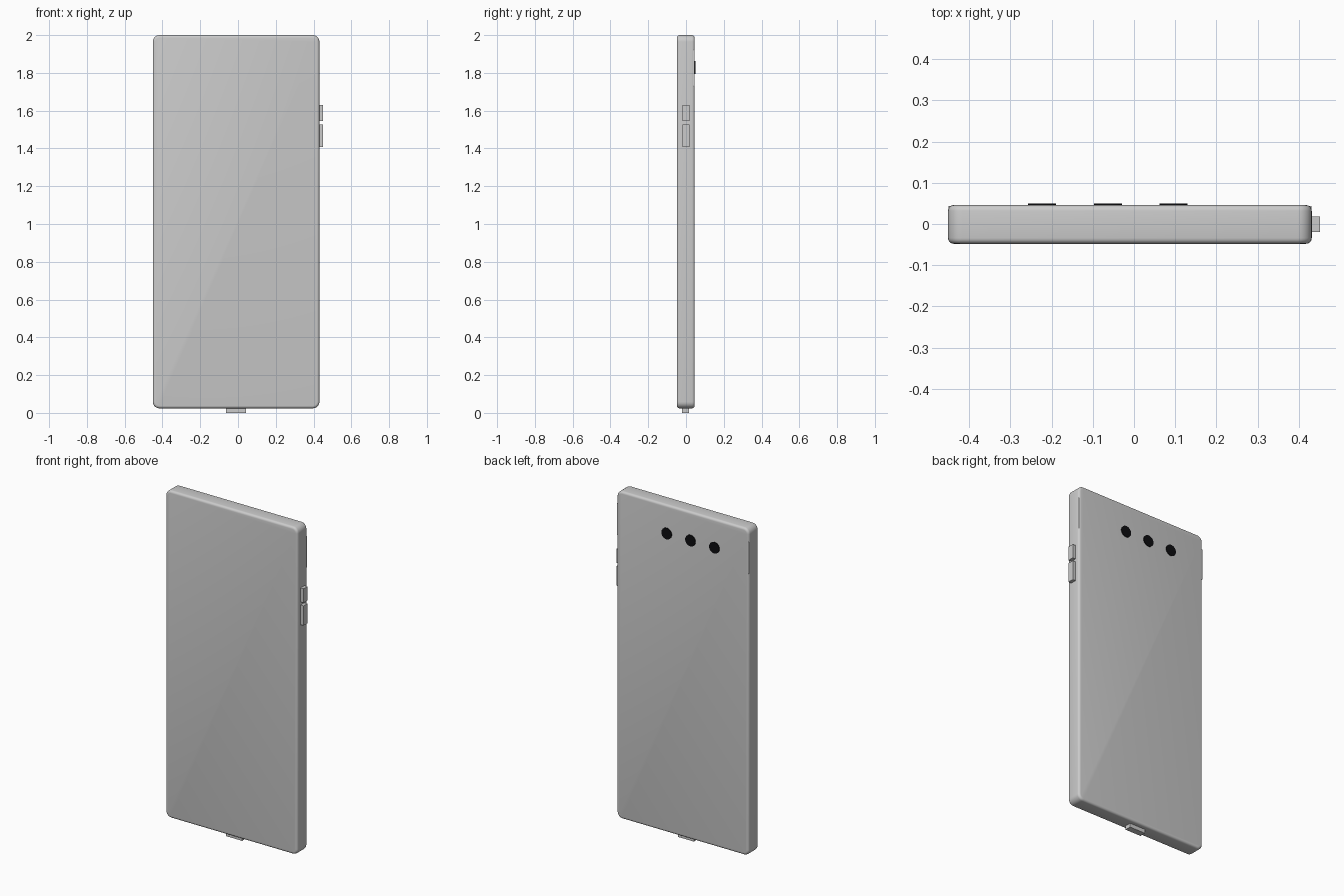
import bpy, bmesh, math

if "Cube" in bpy.data.objects:
    bpy.data.objects.remove(bpy.data.objects["Cube"])


def box(name, lo, hi):
    bm = bmesh.new()
    bmesh.ops.create_cube(bm, size=1)
    for v in bm.verts:
        v.co = [(a + b) / 2 + c * (b - a) for a, b, c in zip(lo, hi, v.co)]
    mesh = bpy.data.meshes.new(name)
    bm.to_mesh(mesh)
    bm.free()
    ob = bpy.data.objects.new(name, mesh)
    bpy.context.collection.objects.link(ob)
    return ob


# Phone body: rounded corners, then softened front and back rims
body = box("phone_body", (-0.451, -0.048, 0.024), (0.431, 0.046, 2.0))
bm = bmesh.new()
bm.from_mesh(body.data)
corners = [e for e in bm.edges
           if abs(e.verts[0].co.y - e.verts[1].co.y) > 0.05]
bmesh.ops.bevel(bm, geom=corners, offset=0.035, segments=6,
                profile=0.5, affect='EDGES')
rims = [e for e in bm.edges
        if abs(e.verts[0].co.y - e.verts[1].co.y) < 0.001]
bmesh.ops.bevel(bm, geom=rims, offset=0.014, segments=4,
                profile=0.5, affect='EDGES')
bm.to_mesh(body.data)
bm.free()
bpy.context.view_layer.objects.active = body
body.select_set(True)
bpy.ops.object.shade_smooth_by_angle(angle=math.radians(35))
body.select_set(False)

# Camera band, only showing where the body's rim curves away
box("camera_band", (-0.45, 0.03, 1.73), (0.43, 0.044, 1.92))

# Side buttons and bottom port
box("power_button", (0.42, -0.019, 1.545), (0.451, 0.018, 1.63))
box("volume_button", (0.42, -0.019, 1.408), (0.451, 0.018, 1.527))
box("charging_port", (-0.064, -0.021, 0.0), (0.042, 0.017, 0.035))

# Three black camera lenses on the back
black = bpy.data.materials.new("lens_black")
black.diffuse_color = (0.004, 0.004, 0.005, 1)
black.use_nodes = True
black.node_tree.nodes["Principled BSDF"].inputs["Base Color"].default_value = black.diffuse_color
for i, x in enumerate((-0.223, -0.063, 0.096)):
    bpy.ops.mesh.primitive_cylinder_add(
        vertices=32, radius=0.034, depth=0.02,
        location=(x, 0.040, 1.828), rotation=(math.pi / 2, 0, 0))
    lens = bpy.context.object
    lens.name = f"camera_lens_{i + 1}"
    lens.data.materials.append(black)
    bpy.ops.object.shade_smooth_by_angle(angle=math.radians(35))
